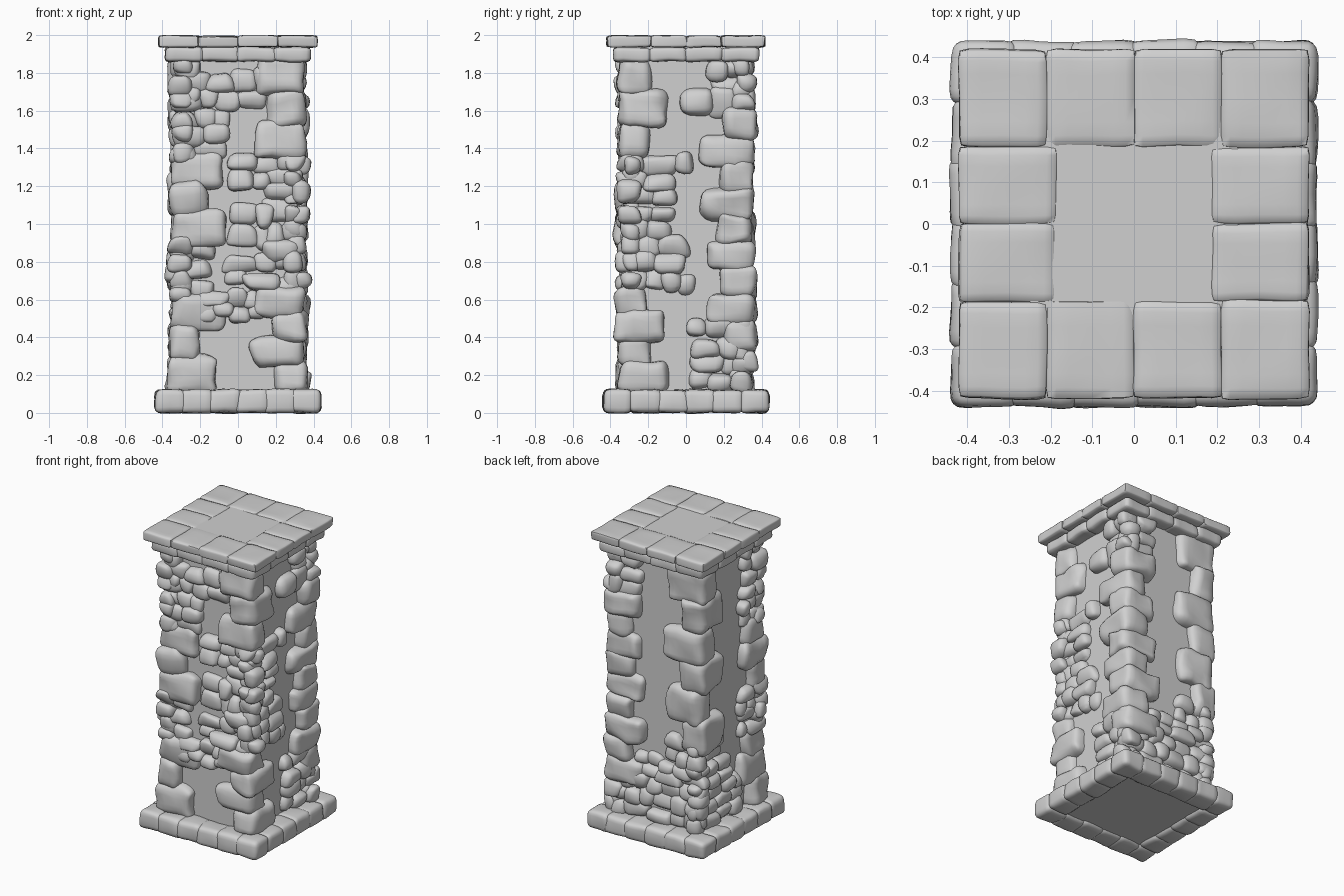
import bpy, bmesh, random
from mathutils import Vector, noise

random.seed(7)
if "Cube" in bpy.data.objects:
    bpy.data.objects.remove(bpy.data.objects["Cube"])

stone_grey = bpy.data.materials.new("stone grey")
stone_grey.use_nodes = True
GREY = (0.63, 0.63, 0.63, 1)
stone_grey.diffuse_color = GREY
stone_grey.node_tree.nodes["Principled BSDF"].inputs["Base Color"].default_value = GREY

CORE = 0.30    # half width of the shaft
FOOT, NECK = 0.12, 1.87


def finish(bm, name, angle=0.9):
    mesh = bpy.data.meshes.new(name)
    bm.to_mesh(mesh)
    bm.free()
    mesh.materials.append(stone_grey)
    obj = bpy.data.objects.new(name, mesh)
    bpy.context.collection.objects.link(obj)
    bpy.ops.object.select_all(action="DESELECT")
    obj.select_set(True)
    bpy.context.view_layer.objects.active = obj
    bpy.ops.object.shade_smooth_by_angle(angle=angle)


def add_box(bm, low, high):
    low, high = Vector(low), Vector(high)
    bmesh.ops.create_cube(bm, size=1)
    for v in bm.verts:
        v.co = (low + high) / 2 + v.co * (high - low)


def add_stone(bm, low, high, rounding=0.7, skew=0.12, lump=0.014, cuts=5):
    """Rounded, slightly skewed and lumpy block between two corners."""
    low, high = Vector(low), Vector(high)
    centre, half = (low + high) / 2, (high - low) / 2
    radius = rounding * min(half)
    inner = half - Vector((radius,) * 3)
    shear = [random.uniform(-skew, skew) for _ in range(3)]
    seed = Vector([random.uniform(-50, 50) for _ in range(3)])
    part = bmesh.new()
    bmesh.ops.create_cube(part, size=2)
    bmesh.ops.subdivide_edges(part, edges=part.edges[:], cuts=cuts, use_grid_fill=True)
    for v in part.verts:
        # Crowd the grid towards the edges, then round them off
        t = [abs(c) ** 0.65 * (1 if c > 0 else -1) for c in v.co]
        p = Vector([c * h for c, h in zip(t, half)])
        q = Vector([max(-i, min(i, c)) for c, i in zip(p, inner)])
        p = q + (p - q).normalized() * radius
        p = Vector((p.x * (1 + shear[0] * t[2]),
                    p.y * (1 + shear[1] * t[2]),
                    p.z * (1 + shear[2] * (t[0] + t[1]) / 2)))
        v.co = centre + p + noise.noise_vector(p * 9 + seed) * lump
    mesh = bpy.data.meshes.new("stone")
    part.to_mesh(mesh)
    part.free()
    bm.from_mesh(mesh)
    bpy.data.meshes.remove(mesh)


def on_face(face, u, d, z):
    """Point on a shaft side: u along it, d outward."""
    return {"front": (u, -d, z), "back": (u, d, z),
            "right": (-d, u, z), "left": (d, u, z)}[face]


def face_stone(bm, face, u, z, width, height, out):
    a = on_face(face, u - width / 2, CORE - 0.06, z - height / 2)
    b = on_face(face, u + width / 2, CORE + out, z + height / 2)
    add_stone(bm, [min(p) for p in zip(a, b)], [max(p) for p in zip(a, b)], 0.9, 0.2)


# Shaft, and the flat slab in the middle of the cap
for name, half, z0, z1 in (("shaft", CORE, 0.02, 1.95), ("cap_slab", 0.25, 1.94, 1.99)):
    bm = bmesh.new()
    add_box(bm, (-half, -half, z0), (half, half, z1))
    finish(bm, name, 0.5)


# Stone courses of the foot and the cap, with stones overlapping at the joints
def course(name, z0, z1, half, depth, count, overlap, rounding, lump):
    bm = bmesh.new()
    inside = half - depth
    for side in (-1, 1):
        reach = sorted((side * half, side * inside))
        # Full rows at front and back, shorter rows between them at each side
        for end, stones, along_x in ((half, count, True), (inside, count - 2, False)):
            step = 2 * end / stones
            for k in range(stones):
                a = k * step - end
                # Only joints overlap; the outer ends stay in line
                low = a - (overlap if k or not along_x else 0)
                high = a + step + (overlap if k < stones - 1 or not along_x else 0)
                top = z1 - random.uniform(0, 0.006)
                if along_x:
                    box = (low, reach[0], z0), (high, reach[1], top)
                else:
                    box = (reach[0], low, z0), (reach[1], high, top)
                add_stone(bm, *box, rounding, 0.03, lump)
    finish(bm, name)


course("foot_course", 0, 0.125, 0.44, 0.155, 6, 0.02, 0.55, 0.008)
course("cap_lower_course", 1.86, 1.94, 0.385, 0.2, 4, 0.01, 0.6, 0.008)
course("cap_upper_course", 1.935, 2.0, 0.42, 0.235, 4, 0.002, 0.45, 0.005)


# Corner quoins: long and short arms swap from one stone to the next
def quoins(name, sx, sy, z0, z1, count, long_x):
    bm = bmesh.new()
    step = (z1 - z0) / count
    for i in range(count):
        arms = [random.uniform(0.25, 0.29), random.uniform(0.16, 0.2)]
        if (i % 2 == 0) != long_x:
            arms.reverse()
        box = []
        for s, arm in ((sx, arms[0]), (sy, arms[1])):
            edge = random.uniform(0.345, 0.378)
            box.append(sorted((s * edge, s * (edge - arm))))
        bottom = z0 + i * step
        add_stone(bm, (box[0][0], box[1][0], bottom - 0.018),
                  (box[0][1], box[1][1], bottom + step + 0.018), 0.55, 0.06, 0.022, 6)
    finish(bm, name)


quoins("front_right_low_quoins", -1, -1, FOOT, 0.62, 3, True)
quoins("front_right_high_quoins", -1, -1, 0.9, 1.36, 3, True)
quoins("front_left_low_quoins", 1, -1, FOOT, 0.66, 4, False)
quoins("front_left_high_quoins", 1, -1, 1.36, NECK, 3, True)
quoins("back_left_quoins", 1, 1, 0.34, 1.6, 9, True)
quoins("back_right_quoins", -1, 1, 0.66, NECK, 6, False)


# Rubble: rows of small jittered stones within a patch of one side
def rubble(bm, face, u0, u1, z0, z1):
    rows = max(1, round((z1 - z0) / 0.09))
    height = (z1 - z0) / rows
    for r in range(rows):
        u = u0 + random.uniform(-0.02, 0.02)
        while u < u1 - 0.04:
            width = min(random.uniform(0.08, 0.18), max(0.07, u1 - u))
            face_stone(bm, face, u + width / 2,
                       z0 + (r + 0.5) * height + random.uniform(-0.02, 0.02),
                       width + 0.025, height * random.uniform(1.05, 1.45),
                       random.uniform(0.03, 0.07))
            u += width


patches = {
    "front": [(-.36, -.14, .62, .9), (-.2, .1, .5, .64), (-.06, .35, .66, .82),
              (.14, .35, .82, 1.2), (-.03, .16, .88, 1.1), (-.06, .36, 1.18, 1.36),
              (-.34, -.05, 1.34, 1.6), (-.3, .14, 1.62, 1.8), (-.34, -.2, 1.6, NECK)],
    "left": [(-.35, .01, .64, .94), (-.35, -.06, .94, 1.26), (-.35, .03, 1.28, 1.37),
             (.02, .35, FOOT, .5), (0, .36, 1.58, 1.7), (.13, .36, 1.7, NECK)],
    "back": [(-.35, .35, FOOT, .4), (-.35, .12, .4, .55), (-.35, -.08, .55, .72),
             (.2, .35, .4, .48), (.12, .35, 1.6, NECK)],
    "right": [(-.12, .35, FOOT, .38), (0, .35, .38, .55), (.08, .35, .55, .72),
              (-.35, -.12, .6, .92), (-.35, -.14, 1.34, NECK)],
}
for face, areas in patches.items():
    bm = bmesh.new()
    for area in areas:
        rubble(bm, face, *area)
    finish(bm, face + "_rubble")
